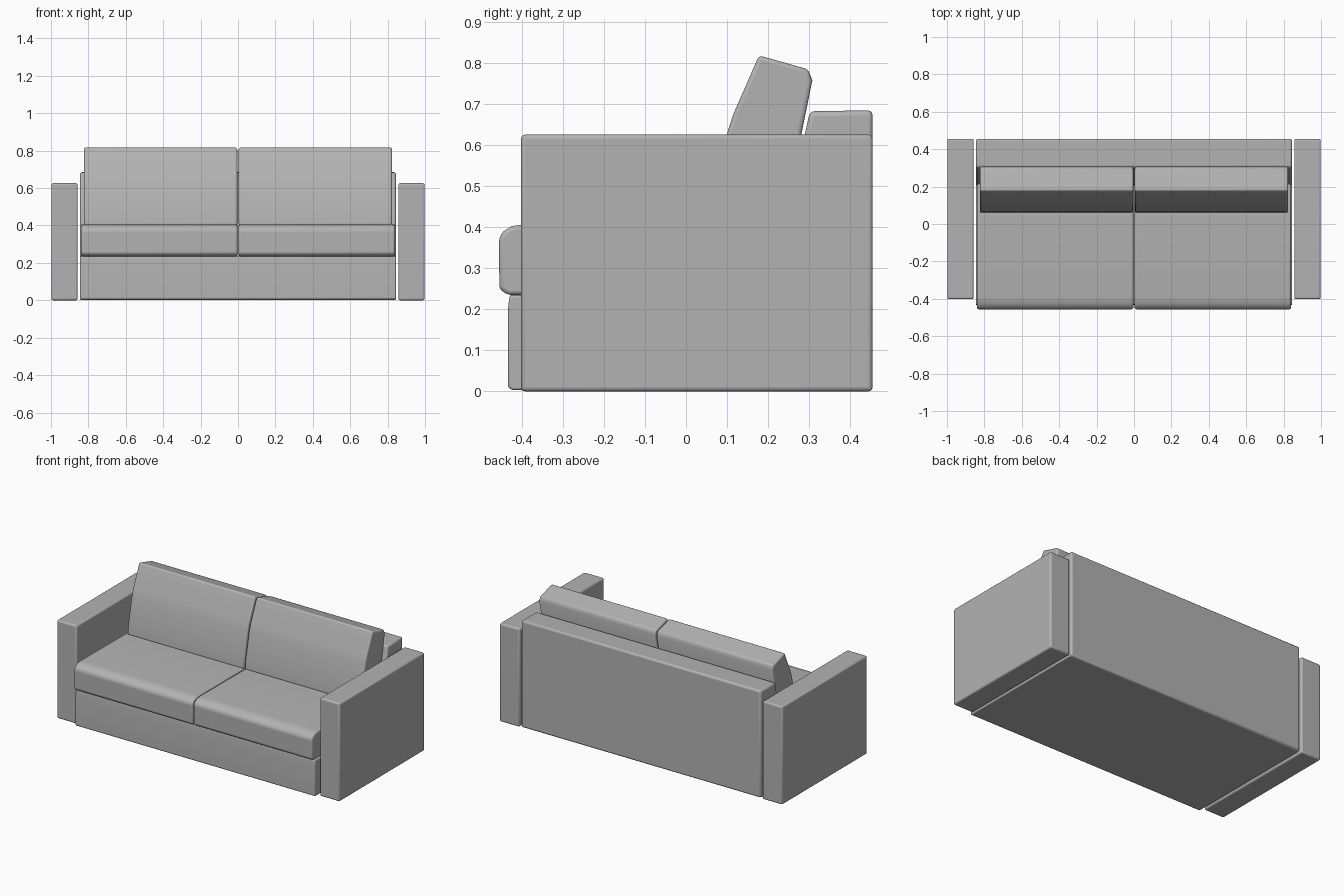
import bpy, bmesh

if "Cube" in bpy.data.objects:
    bpy.data.objects.remove(bpy.data.objects["Cube"])

# Dark grey upholstery
fabric = bpy.data.materials.new("fabric")
fabric.diffuse_color = (0.45, 0.45, 0.45, 1)
fabric.use_nodes = True
fabric.node_tree.nodes["Principled BSDF"].inputs["Base Color"].default_value = fabric.diffuse_color


def slab(name, profile, x0, x1, bevel, mirror=False):
    """Extrude a y-z profile from x0 to x1, with softly rounded edges."""
    bm = bmesh.new()
    face = bm.faces.new([bm.verts.new((x0, y, z)) for y, z in profile])
    out = bmesh.ops.extrude_face_region(bm, geom=[face])
    moved = [g for g in out["geom"] if isinstance(g, bmesh.types.BMVert)]
    bmesh.ops.translate(bm, vec=(x1 - x0, 0, 0), verts=moved)
    bmesh.ops.recalc_face_normals(bm, faces=bm.faces)
    mesh = bpy.data.meshes.new(name)
    bm.to_mesh(mesh)
    bm.free()
    mesh.materials.append(fabric)
    ob = bpy.data.objects.new(name, mesh)
    bpy.context.collection.objects.link(ob)
    b = ob.modifiers.new("soft_edges", "BEVEL")
    b.width, b.segments, b.limit_method = bevel, 3, "ANGLE"
    b.angle_limit = 0.6
    if mirror:
        m = ob.modifiers.new("other_side", "MIRROR")
        m.use_mirror_merge = False
    bpy.ops.object.select_all(action="DESELECT")
    ob.select_set(True)
    bpy.context.view_layer.objects.active = ob
    bpy.ops.object.shade_smooth_by_angle(angle=0.6)
    return ob


# Arms
slab("arms", [(-0.402, 0), (0.455, 0), (0.455, 0.626), (-0.402, 0.626)],
     0.857, 0.998, 0.01, mirror=True)

# Base under the seat
slab("base", [(-0.425, 0.003), (0.44, 0.003), (0.44, 0.235), (-0.43, 0.235),
              (-0.434, 0.2), (-0.434, 0.01)], -0.845, 0.845, 0.008)

# Back frame with a sloping front
slab("back_frame", [(0.455, 0.003), (0.455, 0.685), (0.302, 0.683),
                    (0.205, 0.235), (0.205, 0.003)], -0.845, 0.845, 0.012)

# Seat cushions with a rounded front
slab("seat_cushions", [(-0.435, 0.235), (-0.455, 0.25), (-0.456, 0.375),
                       (-0.445, 0.39), (-0.425, 0.403), (-0.39, 0.408),
                       (0.215, 0.405), (0.215, 0.235)],
     0.003, 0.84, 0.01, mirror=True)

# Leaning back cushions
slab("back_cushions", [(0.06, 0.40), (0.065, 0.46), (0.102, 0.635),
                       (0.115, 0.675), (0.178, 0.819), (0.298, 0.785),
                       (0.308, 0.758), (0.235, 0.40)],
     0.004, 0.824, 0.01, mirror=True)
